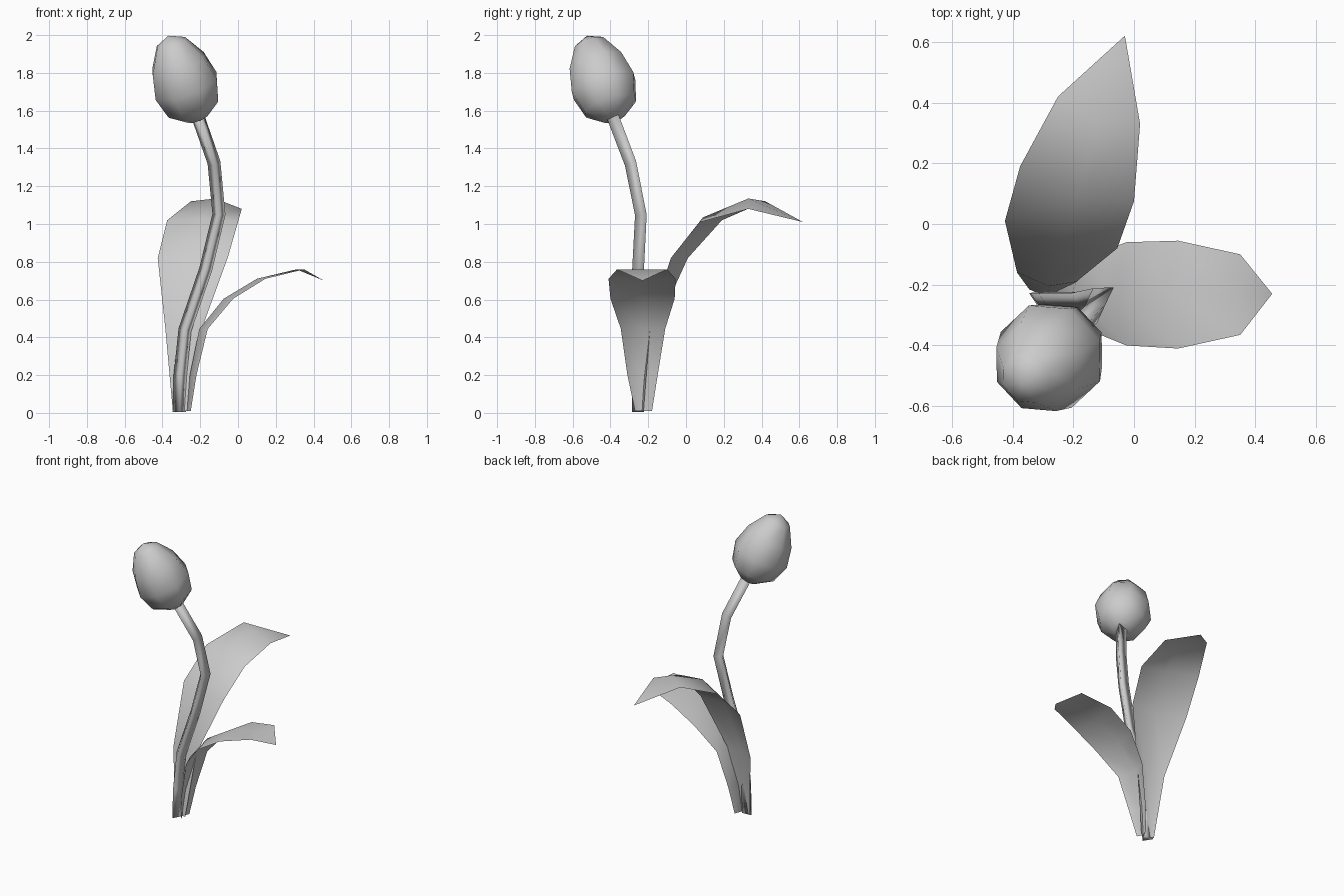
import bpy, bmesh, math
from mathutils import Vector

cube = bpy.data.objects.get("Cube")
if cube:
    bpy.data.objects.remove(cube, do_unlink=True)

GREY = (0.6, 0.6, 0.6, 1)
grey = bpy.data.materials.new("plain grey")
grey.use_nodes = True
grey.diffuse_color = GREY
grey.node_tree.nodes["Principled BSDF"].inputs["Base Color"].default_value = GREY


def finish(name, bm):
    """Turn a bmesh into a smooth shaded object."""
    mesh = bpy.data.meshes.new(name)
    for face in bm.faces:
        face.smooth = True
    bm.to_mesh(mesh)
    bm.free()
    mesh.materials.append(grey)
    obj = bpy.data.objects.new(name, mesh)
    bpy.context.collection.objects.link(obj)
    return obj


def loft(bm, rings, closed):
    """Join neighbouring rows of vertices with quads."""
    for a, b in zip(rings, rings[1:]):
        n = len(a)
        for i in range(n if closed else n - 1):
            j = (i + 1) % n
            bm.faces.new((a[i], a[j], b[j], b[i]))


def leaf(name, rows, tip):
    """Creased blade: each row is left edge, midrib, right edge."""
    bm = bmesh.new()
    rings = [[bm.verts.new(p) for p in row] for row in rows]
    loft(bm, rings, False)
    end = bm.verts.new(tip)
    for a, b in zip(rings[-1], rings[-1][1:]):
        bm.faces.new((a, b, end))
    return finish(name, bm)


def tube(name, path, radius, sides, twist):
    """Tube whose rings follow the bends of the path."""
    bm = bmesh.new()
    pts = [Vector(p) for p in path]
    rings = []
    for i, p in enumerate(pts):
        along = (pts[min(i + 1, len(pts) - 1)] - pts[max(i - 1, 0)]).normalized()
        side = Vector((0, 1, 0)).cross(along).normalized()
        back = along.cross(side)
        rings.append([bm.verts.new(p + radius * (side * math.cos(t) + back * math.sin(t)))
                      for t in (twist + math.tau * k / sides for k in range(sides))])
    loft(bm, rings, True)
    bm.faces.new(rings[0][::-1])
    bm.faces.new(rings[-1])
    return finish(name, bm)


# Bent three sided stem with one edge to the front
tube("stem", [(-0.31, -0.245, 0.005), (-0.305, -0.245, 0.2), (-0.28, -0.245, 0.44),
              (-0.17, -0.245, 0.76), (-0.10, -0.23, 1.05), (-0.125, -0.285, 1.32),
              (-0.215, -0.385, 1.58)], 0.04, 3, math.radians(33))

# Egg shaped bud, leaning along the end of the stem
bm = bmesh.new()
base = Vector((-0.215, -0.38, 1.56))
axis = Vector((-0.155, -0.145, 0.44)).normalized()
turn = axis.to_track_quat("Z", "Y")
rings = []
for height, radius in [(0, 0.06), (0.07, 0.15), (0.19, 0.185), (0.32, 0.155), (0.44, 0.085)]:
    rings.append([bm.verts.new(base + turn @ Vector((radius * math.cos(t), radius * math.sin(t), height)))
                  for t in (math.tau * (k + 0.5) / 8 for k in range(8))])
loft(bm, rings, True)
bm.faces.new(rings[0][::-1])
top = bm.verts.new(base + axis * 0.485)
for i, v in enumerate(rings[-1]):
    bm.faces.new((v, rings[-1][(i + 1) % 8], top))
finish("bud", bm)

# Tall leaf arching to the back, its crease raised towards the stem
leaf("back_leaf", [
    [(-0.345, -0.215, 0.01), (-0.29, -0.24, 0.01), (-0.25, -0.225, 0.01)],
    [(-0.385, -0.16, 0.45), (-0.28, -0.205, 0.45), (-0.19, -0.19, 0.45)],
    [(-0.425, 0.01, 0.82), (-0.24, -0.08, 0.82), (-0.055, -0.08, 0.82)],
    [(-0.375, 0.19, 1.02), (-0.19, 0.09, 1.035), (0.0, 0.075, 1.01)],
    [(-0.25, 0.42, 1.12), (-0.12, 0.33, 1.135), (0.02, 0.33, 1.08)],
], (-0.03, 0.62, 1.01))

# Short leaf arching to the left: edge x, midrib x, height, both edge y values
MID_Y = -0.23
profile = [
    (-0.25, -0.27, 0.01, -0.27, -0.18),
    (-0.22, -0.255, 0.2, -0.31, -0.15),
    (-0.16, -0.205, 0.445, -0.345, -0.11),
    (-0.025, -0.075, 0.605, -0.40, -0.06),
    (0.145, 0.10, 0.71, -0.41, -0.055),
    (0.35, 0.31, 0.76, -0.365, -0.10),
]
leaf("left_leaf", [[(ex, y1, z), (mx, MID_Y, z), (ex, y0, z)]
                   for ex, mx, z, y0, y1 in profile], (0.455, MID_Y, 0.70))
